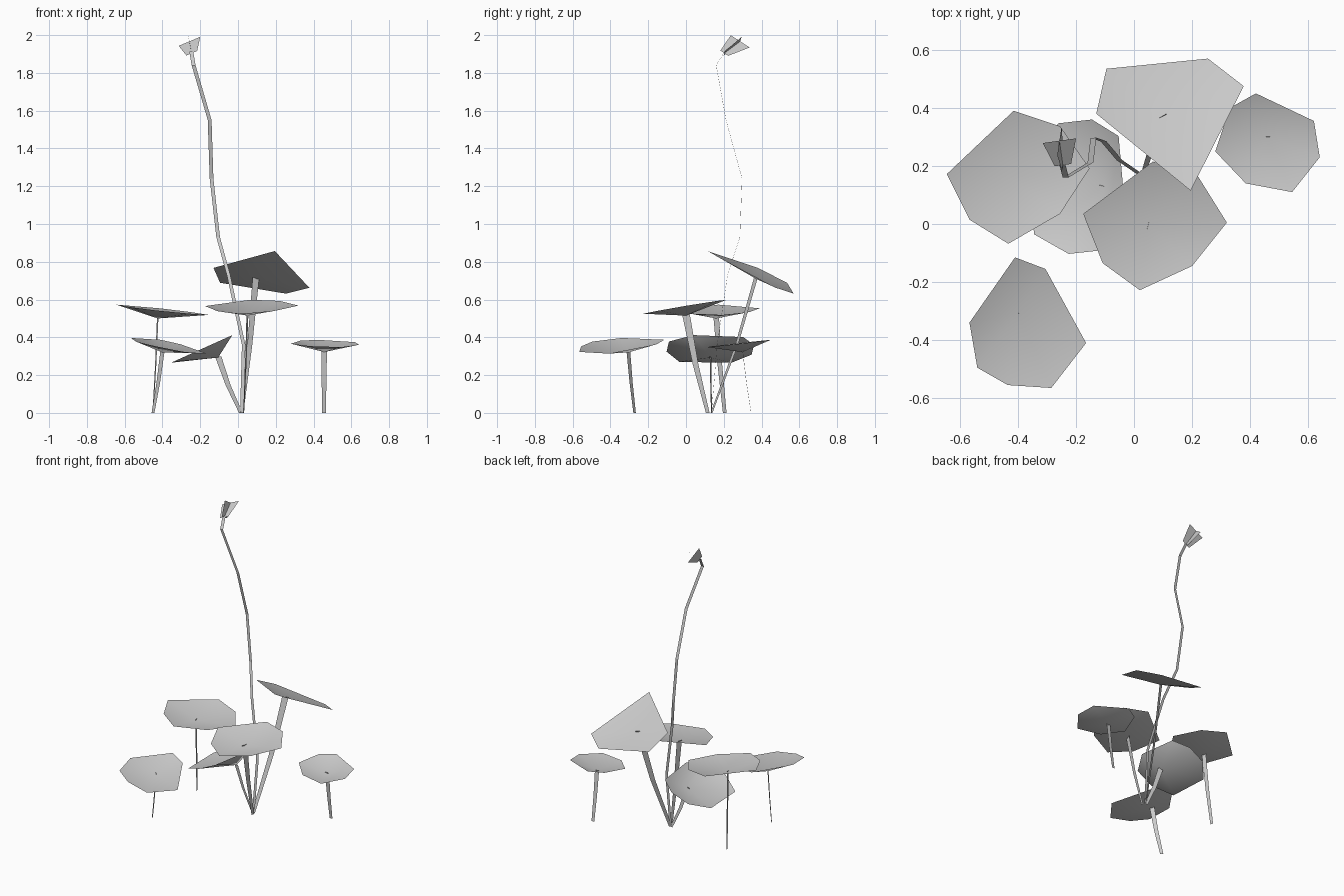
import bpy
from math import cos, sin, radians
from mathutils import Vector

if "Cube" in bpy.data.objects:
    bpy.data.objects.remove(bpy.data.objects["Cube"])


def add_mesh(name, verts, faces, smooth=False):
    mesh = bpy.data.meshes.new(name)
    mesh.from_pydata([tuple(v) for v in verts], [], faces)
    mesh.update()
    for p in mesh.polygons:
        p.use_smooth = smooth
    obj = bpy.data.objects.new(name, mesh)
    bpy.context.collection.objects.link(obj)
    return obj


def ribbon(name, path, side, w0, w1):
    """Flat tapering strip along a path, widened along the side direction."""
    side = Vector(side).normalized()
    n = len(path) - 1
    verts = []
    for i, p in enumerate(path):
        half = side * (w0 + (w1 - w0) * i / n) / 2
        verts += [Vector(p) - half, Vector(p) + half]
    add_mesh(name, verts, [(2*i, 2*i + 1, 2*i + 3, 2*i + 2) for i in range(n)])


def leaf(name, hub, tilt, foot, turn, rim, width=.03, dish=.048):
    """Dished leaf: clockwise rim on a tilted plane, fanned to a sunken hub, on a flat stalk."""
    hub = Vector(hub)
    verts = [hub]
    for x, y in rim:
        rise = tilt[0] * (x - hub.x) + tilt[1] * (y - hub.y)
        verts.append(Vector((x, y, hub.z + dish + rise)))
    n = len(rim)
    add_mesh(name + "_leaf", verts, [(0, 1 + (i + 1) % n, 1 + i) for i in range(n)], True)
    # stalk straightens slightly towards the top
    foot = Vector((*foot, 0))
    bend = foot.lerp(hub, .5) + (hub - foot) * Vector((.06, .06, 0))
    a = radians(turn)
    ribbon(name + "_stalk", [foot, bend, hub + Vector((0, 0, .006))],
           (cos(a), sin(a), 0), .02, width)


# Leaves on their stalks
leaf("right", (.456, .30, .322), (-.01, .11), (.455, .345), 3,
     [(.42, .45), (.62, .355), (.64, .23), (.545, .11), (.385, .14), (.28, .25), (.33, .4)])
leaf("back", (.095, .37, .71), (-.117, -.48), (.02, .135), 30,
     [(-.13, .38), (-.095, .535), (.255, .57), (.378, .475), (.195, .115)], .04, .036)
leaf("middle", (.05, 0, .515), (.015, .165), (.03, .115), 76,
     [(.065, .215), (.22, .165), (.32, .005), (.2, -.145), (.02, -.228), (-.108, -.135),
      (-.175, .035)], .042)
leaf("left", (-.425, .16, .5), (-.112, .03), (-.45, .205), -75,
     [(-.415, .39), (-.255, .337), (-.153, .192), (-.255, .035), (-.433, -.068),
      (-.567, .015), (-.645, .172)])
leaf("front_left", (-.4, -.305, .32), (-.19, .09), (-.45, -.272), -41,
     [(-.41, -.115), (-.305, -.155), (-.165, -.41), (-.285, -.565), (-.435, -.555),
      (-.54, -.495), (-.567, -.34)])
leaf("low", (-.105, .13, .293), (.45, 0), (.015, .135), -15,
     [(-.26, .347), (-.145, .36), (-.053, .303), (-.03, .04), (-.105, -.09), (-.225, -.103),
      (-.345, -.035), (-.355, .24)], .035, .085)

# Tall flower stem
ribbon("flower_stem",
       [(.02, .135, 0), (.03, .165, .36), (-.05, .22, .73), (-.105, .285, .93),
        (-.14, .297, 1.24), (-.15, .212, 1.55), (-.235, .16, 1.84), (-.247, .205, 1.912)],
       (1, .05, 0), .018, .021)

# Flower head: two crossed petals flaring along one axis
axis = [(-.245, .203, 1.904), (-.257, .287, 1.967)]
ribbon("flower_petal_wide", axis, (.115, .016, .048), .062, .125)
ribbon("flower_petal_cross", axis, (.015, .1, -.065), .05, .12)
